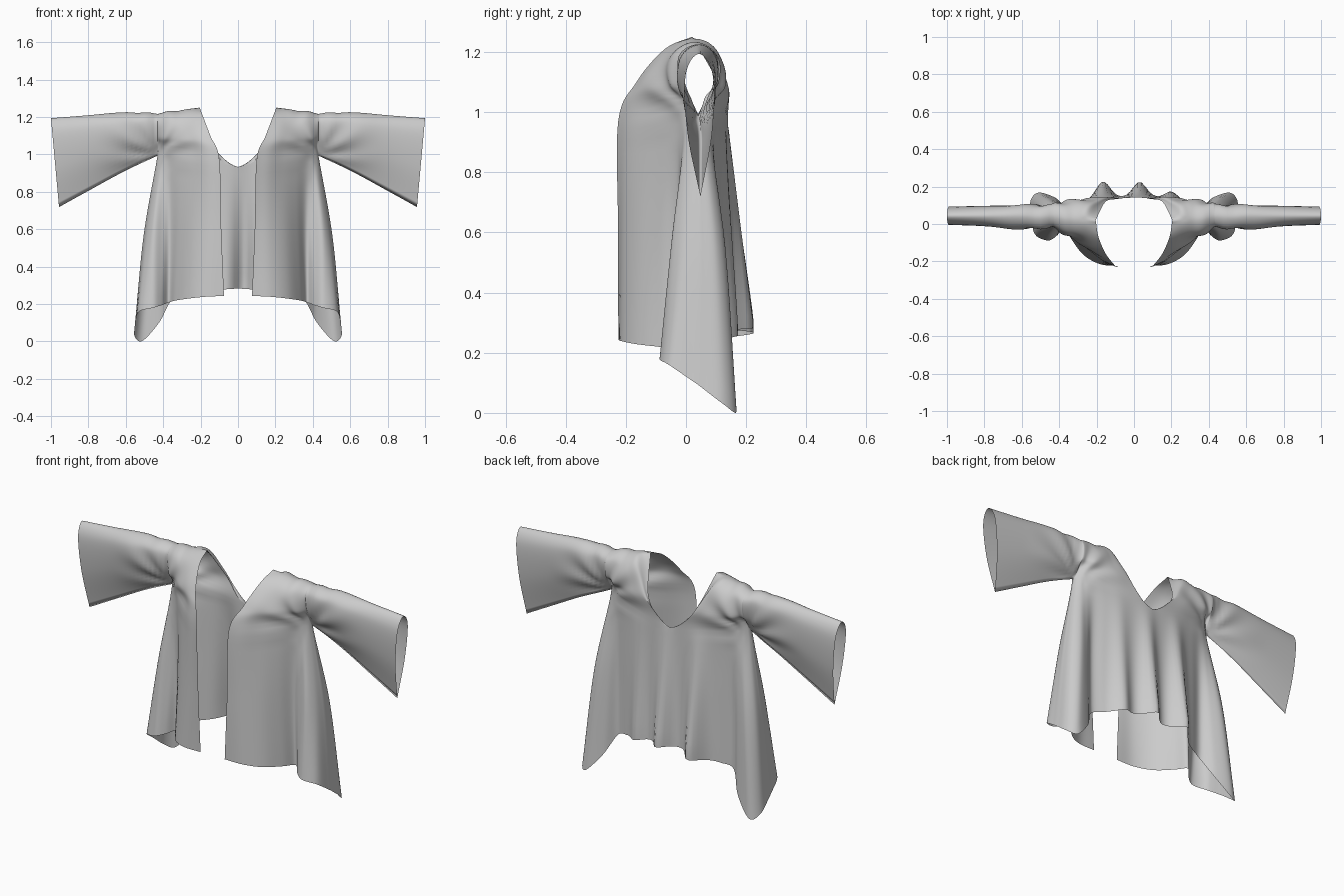
import bpy, bmesh, math
from mathutils import Vector as V

if "Cube" in bpy.data.objects:
    bpy.data.objects.remove(bpy.data.objects["Cube"])

# Horizontal guide lines of the half garment: front edge -> side -> centre back
ARMPIT = [(.10, -.225, .98), (.17, -.19, .985), (.24, -.135, .99), (.31, -.08, 1), (.36, -.04, 1),
          (.39, -.015, 1), (.412, .005, 1), (.425, .022, 1), (.43, .04, 1), (.425, .056, 1),
          (.41, .07, 1), (.385, .085, 1), (.34, .10, .99), (.28, .115, .98), (.20, .13, .97),
          (.10, .137, .95), (0, .14, .94)]
WAIST = [(.09, -.226, .62), (.17, -.205, .62), (.25, -.155, .62), (.315, -.085, .62), (.36, -.025, .62),
         (.40, -.03, .61), (.45, -.045, .60), (.487, -.01, .59), (.505, .045, .57), (.50, .10, .56),
         (.46, .13, .56), (.405, .115, .58), (.355, .09, .61), (.29, .11, .62), (.21, .13, .62),
         (.11, .14, .62), (0, .14, .62)]
HEM = [(.075, -.225, .25), (.18, -.215, .245), (.27, -.165, .235), (.335, -.08, .225), (.37, -.015, .215),
       (.41, -.06, .20), (.46, -.088, .185), (.53, -.055, .165), (.55, .04, .10), (.553, .125, .035),
       (.51, .168, .01), (.42, .14, .11), (.36, .09, .22), (.29, .11, .245), (.22, .135, .26),
       (.12, .145, .28), (0, .145, .29)]
A, M, H = ([V(p) for p in row] for row in (ARMPIT, WAIST, HEM))
ROW, COL = 8, 6


def curve(pts, n):
    """Smooth curve through the points, n steps per span."""
    p = [V(q) for q in pts]
    p = [2 * p[0] - p[1]] + p + [2 * p[-1] - p[-2]]
    out = []
    for i in range(1, len(p) - 2):
        a, b, c, d = p[i - 1:i + 3]
        for j in range(n):
            t = j / n
            out.append(.5 * (2 * b + (c - a) * t + (2 * a - 5 * b + 4 * c - d) * t * t
                             + (3 * b - a - 3 * c + d) * t ** 3))
    return out + [p[-2].copy()]


def side(low, top, b1, b2):
    """Two points that bulge one layer out between lower line and shoulder."""
    return [low.lerp(top, .45) + V((0, b1, 0)), low.lerp(top, .85) + V((0, b2, 0))]


def over(front, back, top, bf, bb):
    """Control points from the front layer over the shoulder to the back."""
    return ([front] + side(front, top, -bf, -bf * 1.1) + [top]
            + side(back, top, bb, bb * 1.1)[::-1] + [back])


def shoulder(k):
    f = (A[k].x - .1) / .33
    return V((.205 + .225 * f, .02 + .02 * f, 1.257 - .03 * f))


def loft(columns, n):
    return list(zip(*[curve(r, n) for r in zip(*columns)]))


# Body columns, each running hem -> front -> shoulder -> back -> hem
body = []
for k in range(9):
    b, T = 16 - k, shoulder(k)
    arch = over(A[k], A[b], T, .05, .053)
    if k == 0:        # open front edge and scooped back neckline
        body.append(curve([H[0], M[0]] + arch[:4], ROW)
                    + curve([T, (.155, .115, 1.09), (.085, .135, .97), A[16]], ROW)[1:]
                    + curve([A[16], M[16], H[16]], ROW)[1:])
    elif k == 8:      # side seam below, sleeve opening above
        low, loop = curve([H[8], M[8], A[8]], ROW), curve(arch, ROW)
        body.append(low + loop[1:] + low[::-1][1:])
    else:
        body.append(curve([H[k], M[k]] + arch + [M[b], H[b]], ROW))

# Flared sleeve sections out to the cuff
sleeve = [loop]
for xb, zb, xt, zt, bf, bb in [(.61, .915, .62, 1.231, .06, .048), (.785, .82, .81, 1.215, .047, .044),
                               (.957, .725, 1.0, 1.2, .041, .041)]:
    bot = V((xb, .048, zb))
    sleeve.append(curve(over(bot, bot, V((xt, .043, zt)), bf, bb), ROW))


def ramp(v):
    v = max(0, min(1, v))
    return v * v * (3 - 2 * v)


def drape(p, s):
    """Hanging back folds (uneven left to right) and creases fanning from the armpit."""
    x, y, z = p.x * s, p.y, p.z
    bump = sum(h * math.exp(-((x - c) / w) ** 2)
               for c, h, w in [(-.165, .085, .05), (.03, .08, .05), (.2, .035, .045)])
    dy = bump * max(0, min(1, (.97 - z) / .65)) * ramp((y - .06) / .04) * ramp((.36 - p.x) / .08)
    r = math.hypot(p.x - .43, z - 1)
    a = math.atan2(z - 1, p.x - .43)
    dy += .007 * math.sin(9 * a + 3 * y) * ramp(r / .1) * ramp((.38 - r) / .25) * ramp((z - .9) / .1)
    dz = .004 * math.sin(55 * p.x) * ramp((z - 1.15) / .05) * ramp((.65 - p.x) / .2) * ramp((p.x - .25) / .1)
    return V((x, y + dy, z + dz))


bm = bmesh.new()
for s in (1, -1):
    for grid in (loft(body, COL), loft(sleeve, 8)):
        vs = [[bm.verts.new(drape(p, s)) for p in col] for col in grid]
        for c0, c1 in zip(vs, vs[1:]):
            for i in range(len(c0) - 1):
                bm.faces.new((c0[i], c0[i + 1], c1[i + 1], c1[i])[::s])
bmesh.ops.remove_doubles(bm, verts=bm.verts, dist=.0004)
bmesh.ops.recalc_face_normals(bm, faces=bm.faces)
low = min(v.co.z for v in bm.verts)
bmesh.ops.translate(bm, verts=bm.verts, vec=(0, 0, -low))

me = bpy.data.meshes.new("open_robe")
bm.to_mesh(me)
bm.free()
for f in me.polygons:
    f.use_smooth = True
robe = bpy.data.objects.new("open_robe", me)
bpy.context.collection.objects.link(robe)
